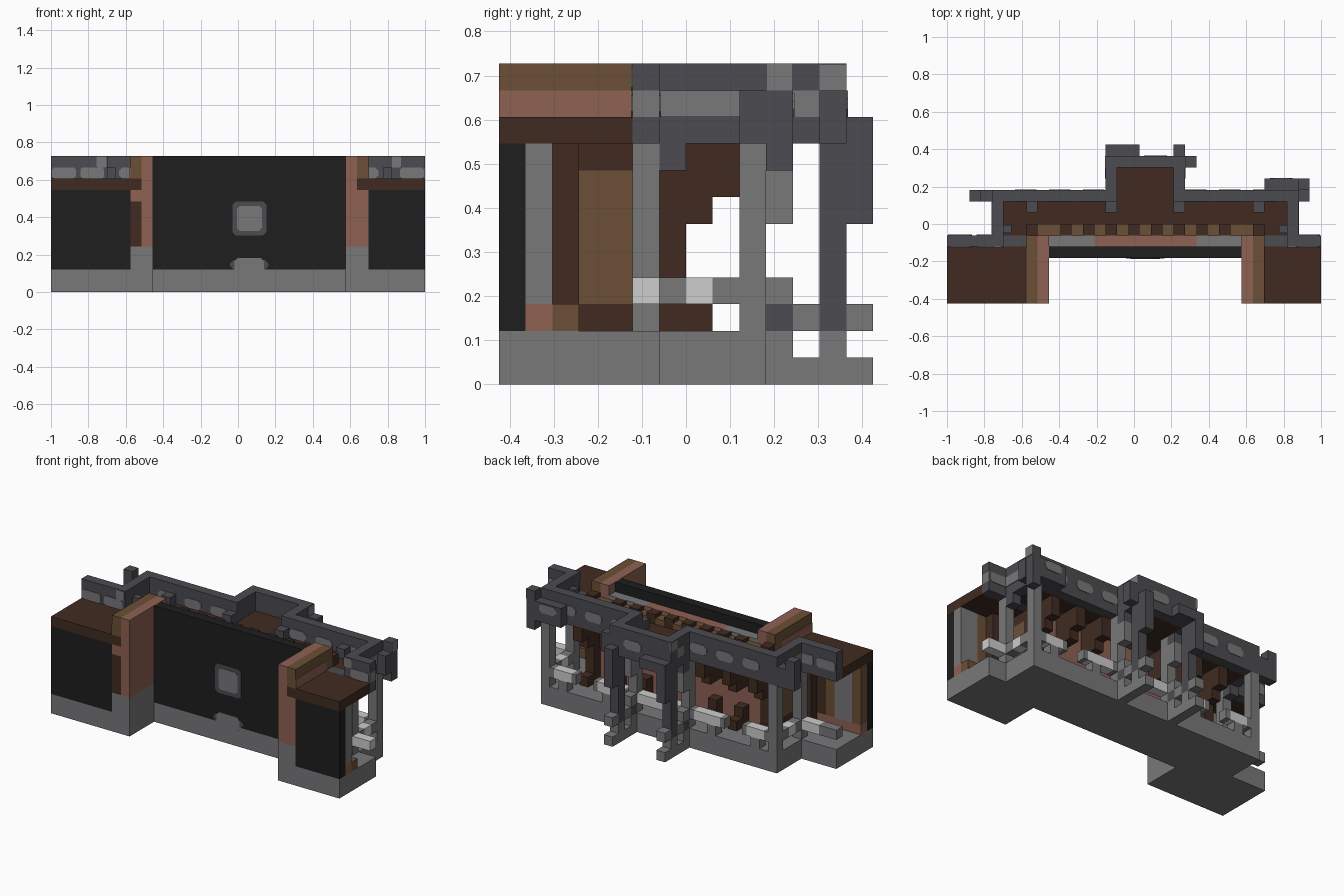
import bpy
import bmesh

cube = bpy.data.objects.get("Cube")
if cube:
    bpy.data.objects.remove(cube, do_unlink=True)

WIDTH = 33
DEPTH = 14
CELL = 2 / WIDTH
MIRROR = 35  # the wall is symmetric about half of this cell index


def linear(c):
    return c / 12.92 if c <= 0.04045 else ((c + 0.055) / 1.055) ** 2.4


def material(name, *rgb):
    mat = bpy.data.materials.new(name)
    mat.use_nodes = True
    colour = [linear(c / 255) for c in rgb] + [1]
    mat.diffuse_color = colour
    node = next(n for n in mat.node_tree.nodes if n.type == 'BSDF_PRINCIPLED')
    node.inputs["Base Color"].default_value = colour
    return mat


black = material("charcoal", 30, 30, 30)
stone = material("grey_stone", 120, 120, 122)
slate = material("dark_grey_stone", 76, 76, 81)
pale = material("pale_stone", 205, 205, 205)
bark = material("dark_brown_wood", 65, 43, 33)
oak = material("tan_wood", 108, 80, 54)
clay = material("reddish_wood", 141, 97, 83)


def make(name, mat, bm):
    mesh = bpy.data.meshes.new(name)
    bm.to_mesh(mesh)
    bm.free()
    mesh.materials.append(mat)
    obj = bpy.data.objects.new(name, mesh)
    bpy.context.collection.objects.link(obj)
    return obj


def box(name, mat, xs, ys, zs):
    """Block between cell indices along each axis."""
    bm = bmesh.new()
    bmesh.ops.create_cube(bm, size=1)
    for v in bm.verts:
        x, y, z = (r[c > 0] for r, c in zip((xs, ys, zs), v.co))
        v.co = ((x - WIDTH / 2) * CELL, (y - DEPTH / 2) * CELL, z * CELL)
    return make(name, mat, bm)


def pair(name, mat, xs, ys, zs):
    """Block on the right and its mirrored partner on the left."""
    box("right_" + name, mat, xs, ys, zs)
    start, end = MIRROR - xs[1], min(WIDTH, MIRROR - xs[0])
    if end > start:
        box("left_" + name, mat, (start, end), ys, zs)


def plate(name, mat, xs, zs, y, cut, lift=0.06):
    """Thin chamfered plate lying on a wall facing front or back."""
    (a, b), (c, d) = xs, zs
    outline = [(a + cut, c), (b - cut, c), (b, c + cut), (b, d - cut),
               (b - cut, d), (a + cut, d), (a, d - cut), (a, c + cut)]
    bm = bmesh.new()
    face = bm.faces.new([bm.verts.new(((x - WIDTH / 2) * CELL, (y - lift - DEPTH / 2) * CELL,
                                       z * CELL)) for x, z in outline])
    ext = bmesh.ops.extrude_face_region(bm, geom=[face])
    for v in ext["geom"]:
        if isinstance(v, bmesh.types.BMVert):
            v.co.y += 2 * lift * CELL
    bmesh.ops.recalc_face_normals(bm, faces=bm.faces)
    return make(name, mat, bm)


# Stone base
box("main_base", stone, (4, 31), (4, 10), (0, 2))
box("right_wing_base", stone, (0, 9), (0, 6), (0, 2))
box("left_wing_base", stone, (26, WIDTH), (0, 6), (0, 2))
pair("pillar_footing", stone, (8, 9), (0, 4), (2, 4))
pair("pillar_footing_front", stone, (7, 8), (0, 1), (2, 4))

# Front wall with the small window and the arch at its foot
box("front_wall", black, (9, 26), (4, 5), (2, 12))
plate("window_frame", slate, (16, 19), (5, 8), 4, 0.3, 0.04)
plate("window_pane", stone, (16.4, 18.6), (5.4, 7.6), 4, 0.25, 0.08)
plate("arch_frame", slate, (15.8, 19.2), (2, 2.8), 4, 0.3, 0.04)
plate("arch_stone", stone, (16.2, 18.8), (1.5, 3.02), 4, 0.3, 0.08)

# Back face of the wall, stepping down towards the walkway
box("rear_panel", clay, (9, 26), (5, 6), (2, 9))
box("rear_cap", clay, (13, 22), (5, 6), (9, 11))
pair("rear_side_cap", stone, (9, 13), (5, 6), (9, 11))
box("rear_ledge", oak, (8, 27), (6, 7), (9, 10.6))
for i in (10, 12, 14, 16):
    pair("ledge_block", bark, (i, i + 1), (6, 7.02), (9.5, 11))

# Thick pillars between wall and wings
pair("pillar_inner", clay, (8, 9), (0, 4), (4, 12))
pair("pillar_inner_rear", clay, (8, 9), (4, 6), (2, 12))
pair("pillar_front", clay, (7, 8), (0, 1), (8, 9))
box("left_pillar_face", clay, (27, 28), (0, 1), (4, 8))
box("right_pillar_face", bark, (7, 8), (0, 1), (4, 8))
pair("pillar_post", bark, (7, 8), (1, 3), (3, 9))
pair("pillar_panel", oak, (7, 8), (3, 5), (3, 8))
pair("pillar_lintel", bark, (7, 8), (3, 5), (8, 9))
pair("pillar_sill", bark, (7, 8), (3, 5), (2, 3))
pair("pillar_eave", bark, (7, 8), (0, 7), (9, 10))
pair("pillar_band", oak, (7, 8), (0, 6), (10, 12))
pair("pillar_band_side", clay, (6.95, 7), (0, 5), (10, 11))
pair("pillar_end_block", bark, (7, 8), (6, 7), (10, 11))
pair("pillar_rear", bark, (7, 8), (5, 7), (2, 9))

# Wings: front slab, skirting and roof
for side, a, b in (("right", 0, 7), ("left", 28, WIDTH)):
    box(side + "_wing_wall", black, (a, b), (0, 1), (2, 9))
    box(side + "_wing_skirting", clay, (a, b), (1, 2), (2, 3))
    box(side + "_wing_roof", bark, (a, b), (0, 5), (9, 10))
    box(side + "_wing_parapet_foot", slate, (a, b), (5, 6), (9, 10))
box("left_wing_sill", oak, (28, WIDTH), (2, 3), (2, 3))

# Wing linings: stone panels between timber posts
box("left_wing_panel", stone, (31, WIDTH), (1, 2), (3, 9))
box("left_wing_post", oak, (30, 31), (1, 2), (3, 9))
box("left_wing_lining", bark, (28, 30), (1, 2), (3, 9))
box("right_wing_panel", stone, (1, 3), (1, 2), (3, 9))
box("right_wing_lining", bark, (4, 7), (1, 2), (3, 9))
for i in (0, 3):
    box("right_wing_post", oak, (i, i + 1), (1, 2), (3, 9))
pair("wing_stud", bark, (5, 6), (2, 3), (2, 9))

# Wing parapets, columns and rails
box("right_wing_parapet", slate, (0, 5), (5, 6), (10, 12))
box("left_wing_parapet", slate, (30, 32.9), (5, 6), (10, 12))
box("left_wing_parapet_cap", slate, (32.9, WIDTH), (5, 6), (11, 12))
box("left_wing_parapet_stone", stone, (32.9, WIDTH), (5, 6), (10, 11))
pair("wing_column", stone, (4, 5), (5, 6), (2, 9))
pair("wing_rail", pale, (2, 4), (5, 6), (3, 4))
box("right_wing_rail_end", stone, (0, 2), (5, 6), (3, 4))
pair("side_rail_front", stone, (4, 5), (6, 7), (3, 4))
pair("side_rail", pale, (4, 5), (7, 8), (3, 4))
pair("side_rail_rear", stone, (4, 5), (8, 9), (3, 4))
pair("wing_bracket", slate, (4, 5), (6, 7), (8, 9))

# Walkway roof and the projecting rear balcony
box("walkway_roof", bark, (8, 27), (7, 9), (9, 10))
pair("walkway_roof_end", bark, (5, 8), (6, 9), (9, 9.98))
box("balcony_roof", bark, (15, 20), (9, 12), (9, 10))
pair("walkway_block", slate, (5, 5.7), (6.2, 6.9), (9.9, 11))
for i in (7, 14):
    pair("merlon_step", slate, (i, i + 1), (8, 9), (9.9, 11))

# Parapets round the back
pair("side_parapet", slate, (4, 5), (6, 9), (9, 12))
pair("rear_parapet", slate, (4, 15), (9, 10), (9, 12))
box("right_parapet_link", slate, (3, 4), (9, 10), (9, 11))
box("right_parapet_post", slate, (2, 3), (9, 10), (9, 12))
box("left_parapet_link", slate, (31, 32), (9, 10), (9, 11))
box("left_parapet_block", slate, (28, 31), (10, 11), (9, 11))
box("left_parapet_post", slate, (31, 31.95), (10, 11), (8, 12))
box("left_parapet_post_stone", stone, (31.95, 32), (10, 11), (11, 12))
pair("balcony_side", slate, (14, 15), (10, 13), (9, 12))
box("balcony_parapet", slate, (15, 20), (12, 13), (9, 12))
box("balcony_parapet_end", slate, (21, 22), (12, 13), (9, 11))
box("balcony_outer_block", slate, (14, 17), (13, 14), (9, 10))
box("balcony_outer_end", slate, (20, 21), (13, 14), (9, 10))

# Pale stones set in the parapets
for i in (6, 9, 12):
    for start in (i, MIRROR - i - 2):
        plate("rear_parapet_stone", stone, (start, start + 1.9), (10, 11), 10, 0.3)
        plate("inner_parapet_stone", stone, (start, start + 1.9), (10, 11), 9, 0.3)
for start in (0.1, 2.6, 30.8):
    for y in (5, 6):
        plate("wing_parapet_stone", stone, (start, start + 2.1), (10, 11), y, 0.2)
for start in (4, 30):
    plate("corner_stone", stone, (start, start + 0.9), (11, 11.95), 5, 0.1)
plate("balcony_stone", stone, (17.4, 19.4), (10, 11), 13, 0.3)
plate("block_stone", stone, (28.5, 30.5), (10, 10.9), 11, 0.3)
pair("side_parapet_stone", stone, (3.94, 4.2), (6, 9), (10, 11))
pair("balcony_side_stone", stone, (13.95, 14.2), (11, 12), (10, 11))
pair("balcony_corner_stone", stone, (13.95, 14.2), (12, 13), (11, 11.95))

# Columns under the rear parapet
for i in (4, 14):
    pair("rear_column", stone, (i, i + 1), (9, 10), (2, 9))
pair("column_bracket", stone, (14, 15), (10, 11), (6, 8))
pair("column_corbel", slate, (14, 15), (10, 11), (8, 9))
pair("balcony_column", slate, (14, 15), (12, 13), (2, 9))
pair("balcony_hanger", slate, (14, 15), (13, 14), (6, 9))
pair("column_foot", stone, (14, 15), (10, 11), (0, 2))
pair("column_foot_step", slate, (14, 15), (10, 11), (2, 3))
pair("column_rail", stone, (14, 15), (10, 11), (3, 4))
pair("balcony_foot", stone, (14, 15), (11, 14), (0, 1))
pair("balcony_foot_block", stone, (14, 15), (12, 13), (1, 2))
pair("balcony_foot_tie", stone, (14, 15), (11, 12), (2, 3))
pair("balcony_foot_knob", stone, (14, 15), (13, 14), (2, 3))

# Low railing between the columns
for a, b in ((5, 8), (10, 14)):
    pair("railing", pale, (a + 0.5, b - 0.5), (9, 10), (3, 4))
    for end in (a, b - 0.5):
        pair("railing_end", stone, (end, end + 0.5), (9, 10), (3, 4))
    pair("railing_foot", stone, (a + 1, a + 2), (9, 10), (2, 3))
box("balcony_railing", pale, (15, 20), (9, 10), (3, 4))

# Timber studs and brackets carrying the walkway
for i in (10, 13):
    pair("stud", bark, (i, i + 1), (6, 7), (2, 4))
for i in (7, 10, 13):
    pair("stud_foot", bark, (i, i + 1), (7, 8), (2, 3))
    pair("stud_brace", bark, (i, i + 1), (6, 8), (6, 9))
    pair("stud_brace_tip", bark, (i, i + 1), (8, 9), (7, 9))
